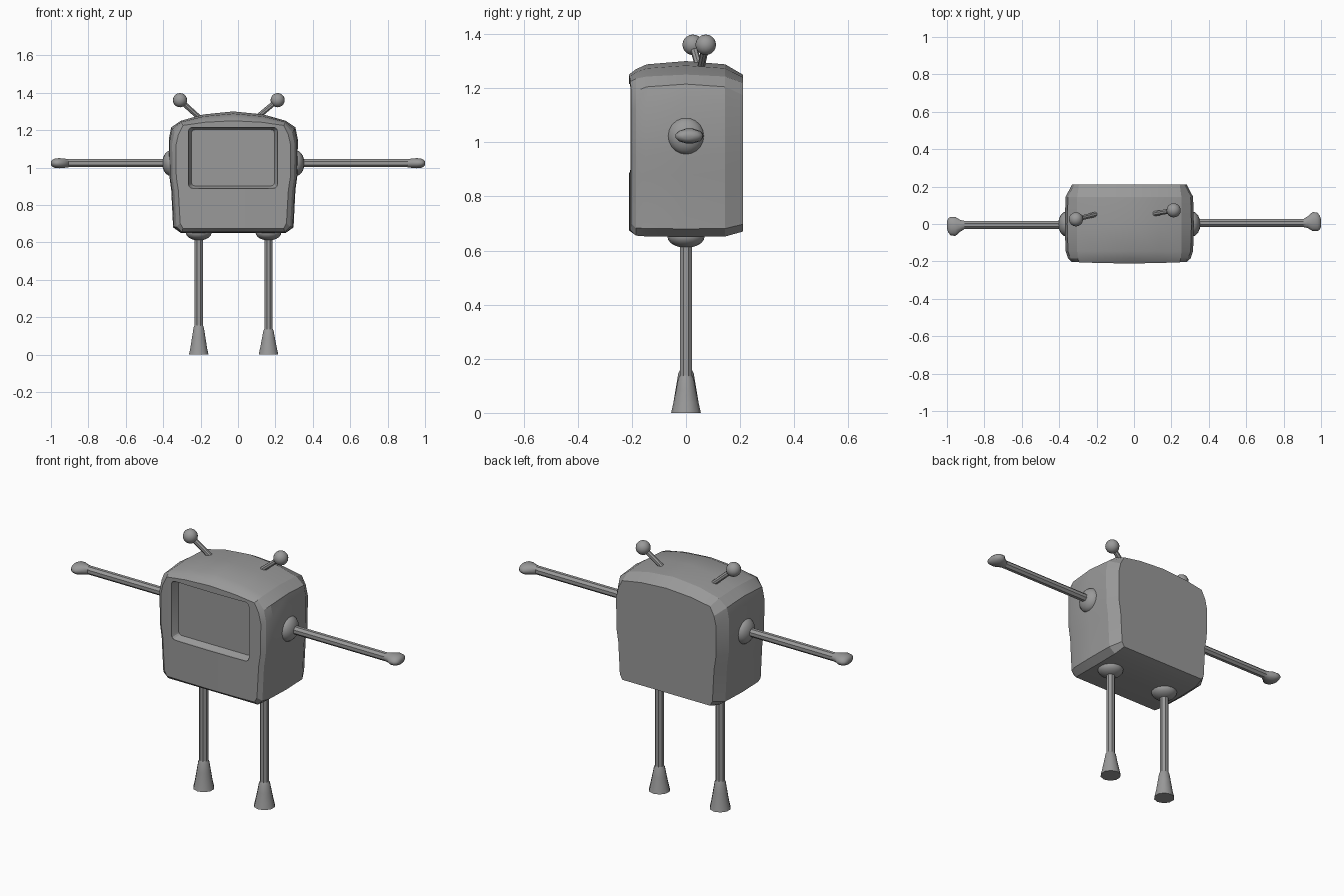
import bpy, bmesh, math
from mathutils import Vector

old = bpy.data.objects.get("Cube")
if old:
    bpy.data.objects.remove(old, do_unlink=True)

# Single grey material
grey = bpy.data.materials.new("plain grey")
grey.use_nodes = True
GREY = (0.32, 0.32, 0.32, 1)
grey.diffuse_color = GREY
grey.node_tree.nodes["Principled BSDF"].inputs["Base Color"].default_value = GREY


def finish(name, bm, angle=30):
    bmesh.ops.recalc_face_normals(bm, faces=bm.faces)
    mesh = bpy.data.meshes.new(name)
    bm.to_mesh(mesh)
    bm.free()
    mesh.materials.append(grey)
    obj = bpy.data.objects.new(name, mesh)
    bpy.context.collection.objects.link(obj)
    smooth(obj, angle)
    return obj


def smooth(obj, angle):
    bpy.ops.object.select_all(action='DESELECT')
    obj.select_set(True)
    bpy.context.view_layer.objects.active = obj
    bpy.ops.object.shade_smooth_by_angle(angle=math.radians(angle))


def bridge(bm, rings):
    """Skin a list of equal point rings and return the vertex rings."""
    vs = [[bm.verts.new(p) for p in ring] for ring in rings]
    n = len(vs[0])
    for a, b in zip(vs, vs[1:]):
        for i in range(n):
            j = (i + 1) % n
            bm.faces.new((a[i], a[j], b[j], b[i]))
    return vs


def rod(name, start, direction, profile, sides=10, angle=30):
    """Elliptical sections (distance, x radius, y radius, x shift) along an axis."""
    start, d = Vector(start), Vector(direction).normalized()
    q = d.to_track_quat('Z', 'Y')
    rings = []
    for t, rx, ry, shift in profile:
        turn = [2 * math.pi * (i + 0.5) / sides for i in range(sides)]
        rings.append([start + q @ Vector((shift + rx * math.cos(a), ry * math.sin(a), t))
                      for a in turn])
    bm = bmesh.new()
    vs = bridge(bm, rings)
    bm.faces.new(vs[0])
    bm.faces.new(vs[-1])
    return finish(name, bm, angle)


def ball(name, loc, radii, seg=16, rows=10):
    bm = bmesh.new()
    bmesh.ops.create_uvsphere(bm, u_segments=seg, v_segments=rows, radius=1)
    bmesh.ops.scale(bm, vec=radii, verts=bm.verts)
    bmesh.ops.translate(bm, vec=loc, verts=bm.verts)
    return finish(name, bm, 40)


# Body: sections from front to back, narrower at both ends
MID = -0.025
COLS = [-0.28, -0.16, 0, 0.16, 0.28]
SIDE = [(0.03, 0.322), (0.23, 0.332), (0.31, 0.343), (0.50, 0.345), (0.565, 0.332)]


def section(y, inset, top, bottom, arch, bow=0):
    k = (top - bottom) / 0.65
    trim = 1 - inset
    low = [(x * trim, bottom) for x in COLS]
    right = [(w - inset, bottom + h * k) for h, w in SIDE]
    high = [(x * trim, top - arch * (x / 0.28) ** 2) for x in reversed(COLS)]
    left = [(-x, z) for x, z in reversed(right)]
    return [(MID + x, y - bow * (1 - (x / 0.3) ** 2), z)
            for x, z in low + right + high + left]


def cap(bm, ring):
    n, s = len(COLS), len(SIDE)
    low, high = ring[:n], ring[n + s:2 * n + s][::-1]
    for i in range(n - 1):
        bm.faces.new((low[i], low[i + 1], high[i + 1], high[i]))
    bm.faces.new(ring[n - 1:n + s + 1])
    bm.faces.new(ring[2 * n + s - 1:] + ring[:1])


bm = bmesh.new()
rings = bridge(bm, [
    section(-0.203, 0.038, 1.25, 0.675, 0.025, 0.008),
    section(-0.185, 0.018, 1.27, 0.655, 0.035),
    section(-0.145, 0.004, 1.288, 0.652, 0.045),
    section(0, 0, 1.30, 0.65, 0.05),
    section(0.145, 0.004, 1.288, 0.652, 0.045),
    section(0.21, 0.038, 1.25, 0.67, 0.03),
])
cap(bm, rings[0])
cap(bm, rings[-1])
body = finish("body", bm, 20)


# Recessed screen: rounded, tapering cutter
def rounded(y, w, h, r):
    pts = []
    for c, (sx, sz) in enumerate([(1, 1), (-1, 1), (-1, -1), (1, -1)]):
        for i in range(4):
            a = math.radians(90 * c + 30 * i)
            pts.append((-0.027 + sx * (w - r) + r * math.cos(a), y,
                        1.052 + sz * (h - r) + r * math.sin(a)))
    return pts


bm = bmesh.new()
rings = bridge(bm, [rounded(-0.26, 0.238, 0.163, 0.022), rounded(-0.20, 0.238, 0.163, 0.022),
                    rounded(-0.165, 0.222, 0.150, 0.018)])
bm.faces.new(rings[0])
bm.faces.new(rings[-1])
cutter = finish("screen_cutter", bm)
cut = body.modifiers.new("screen_recess", 'BOOLEAN')
cut.operation, cut.solver, cut.object = 'DIFFERENCE', 'EXACT', cutter
bpy.context.view_layer.objects.active = body
bpy.ops.object.modifier_apply(modifier=cut.name)
bpy.data.objects.remove(cutter, do_unlink=True)
smooth(body, 20)

# Limbs
ARM_Z = 1.023
for side, s, leg_x, foot_h in (("left", 1, 0.163, 0.14), ("right", -1, -0.21, 0.16)):
    # Arm, shoulder and mitten hand
    y = 0.005 * s
    ball(side + "_shoulder", (MID + 0.335 * s, 0, ARM_Z), (0.045, 0.068, 0.068))
    rod(side + "_arm", (0, y, ARM_Z), (s, 0, 0),
        [(0.30, 0.023, 0.023, 0), (0.94, 0.023, 0.023, 0)], 8)
    rod(side + "_hand", (0, y, ARM_Z), (s, 0, 0),
        [(0.905, 0.022, 0.022, 0), (0.93, 0.033, 0.026, 0.005), (0.955, 0.053, 0.028, 0.008),
         (0.98, 0.051, 0.026, 0.006), (0.993, 0.040, 0.019, 0.003), (1.0, 0.022, 0.01, 0)], 12, 60)
    # Leg, hip and flared foot
    ball(side + "_hip", (leg_x, 0, 0.652), (0.069, 0.069, 0.042))
    rod(side + "_leg", (leg_x, 0, 0.1), (0, 0, 1),
        [(0, 0.024, 0.024, 0), (0.56, 0.024, 0.024, 0)], 8)
    rod(side + "_foot", (leg_x, 0, 0), (0, 0, 1),
        [(0, 0.055, 0.055, 0), (0.035, 0.047, 0.047, 0), (foot_h * 0.6, 0.037, 0.037, 0),
         (foot_h * 0.9, 0.029, 0.029, 0), (foot_h, 0.022, 0.022, 0)], 10, 50)

# Antennae
for side, tip, root in (("left", (0.212, 0.073, 1.36), (0.11, 0.055, 1.275)),
                        ("right", (-0.31, 0.025, 1.36), (-0.205, 0.052, 1.265))):
    axis = Vector(tip) - Vector(root)
    rod(side + "_antenna", root, axis,
        [(0, 0.014, 0.014, 0), (axis.length, 0.014, 0.014, 0)], 8)
    ball(side + "_antenna_ball", tip, (0.038, 0.038, 0.038))
